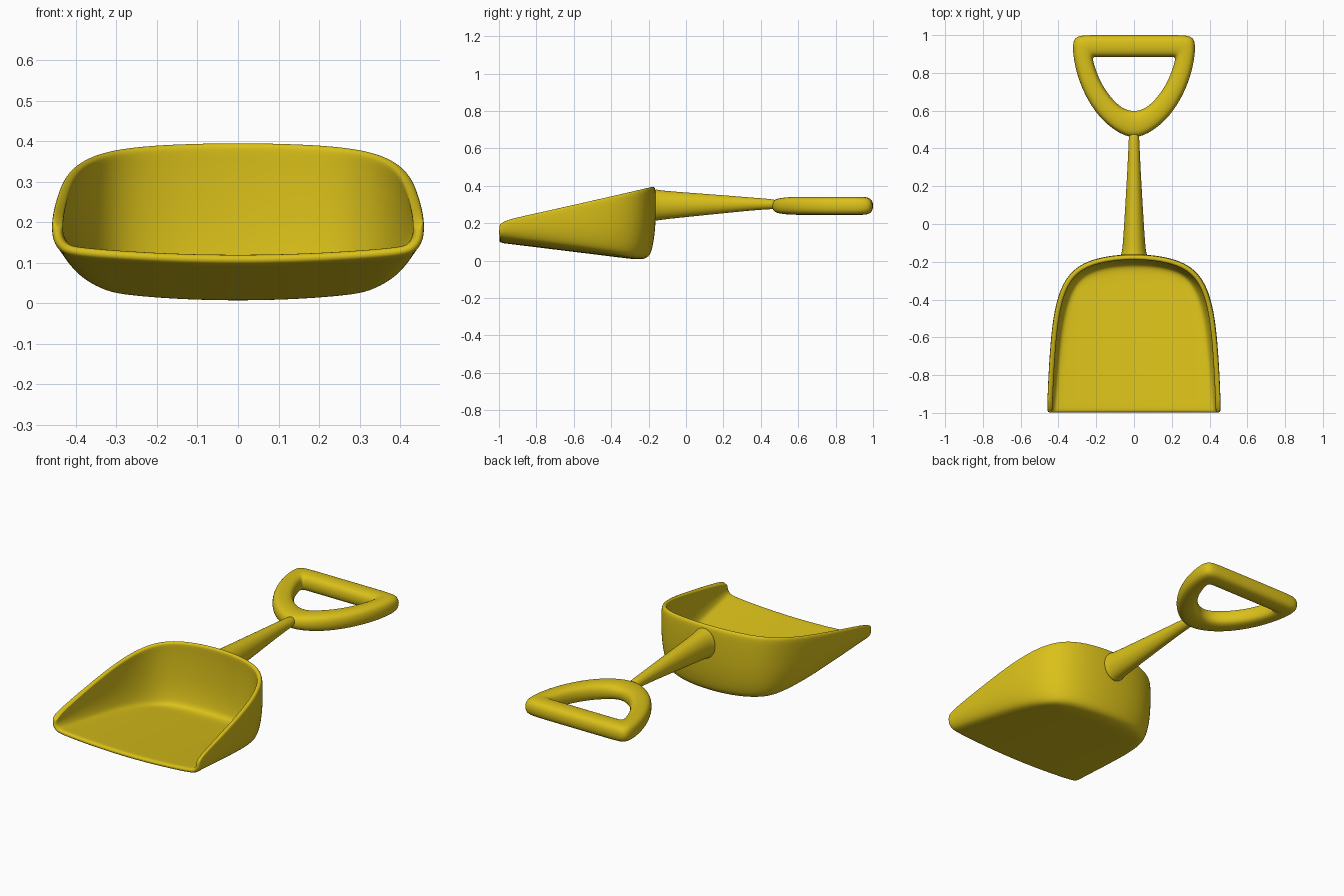
import bpy, bmesh, math
from mathutils import Vector

if "Cube" in bpy.data.objects:
    bpy.data.objects.remove(bpy.data.objects["Cube"])

yellow = bpy.data.materials.new("yellow_plastic")
yellow.diffuse_color = (0.70, 0.53, 0.01, 1)
yellow.use_nodes = True
yellow.node_tree.nodes["Principled BSDF"].inputs["Base Color"].default_value = yellow.diffuse_color


def finish(name, bm, levels=2, thickness=0):
    mesh = bpy.data.meshes.new(name)
    bm.to_mesh(mesh)
    bm.free()
    obj = bpy.data.objects.new(name, mesh)
    bpy.context.collection.objects.link(obj)
    mesh.materials.append(yellow)
    mesh.polygons.foreach_set("use_smooth", [True] * len(mesh.polygons))
    if thickness:
        wall = obj.modifiers.new("wall", 'SOLIDIFY')
        wall.thickness, wall.offset = thickness, -1
        wall.use_even_offset = True
    sub = obj.modifiers.new("smooth", 'SUBSURF')
    sub.levels = sub.render_levels = levels
    return obj


def tube(name, rings, capped):
    """Skin a list of closed rings; join last to first unless capped."""
    bm = bmesh.new()
    vs = [[bm.verts.new(p) for p in ring] for ring in rings]
    n = len(vs[0])
    for k in range(len(vs) - (1 if capped else 0)):
        a, b = vs[k], vs[(k + 1) % len(vs)]
        for j in range(n):
            bm.faces.new((a[j], a[(j + 1) % n], b[(j + 1) % n], b[j]))
    if capped:
        bm.faces.new(vs[0])
        bm.faces.new(vs[-1])
    bmesh.ops.recalc_face_normals(bm, faces=bm.faces)
    return finish(name, bm)


# Scoop: U-shaped plan outline, sides first and then the bowed back
side = [(.462, -1), (.462, -.965), (.458, -.85), (.45, -.7),
        (.436, -.53), (.41, -.39), (.36, -.275)]
back = [(.275, -.202), (.145, -.165), (0, -.155)]
half = side + back
outline = [Vector((-x, y)) for x, y in half] + [Vector(p) for p in half[-2::-1]]
count, last = len(outline), len(side) - 1


def inset(d):
    pts = []
    for k, p in enumerate(outline):
        t = outline[min(k + 1, count - 1)] - outline[max(k - 1, 0)]
        n = Vector((t.y, -t.x)).normalized()
        if k in (0, 1, count - 2, count - 1):
            n = Vector((1 if p.x < 0 else -1, 0))
        pts.append(p + n * d)
    return pts


def floor_z(x, y):
    return -.003 + .098 * (-.2 - y) / .8 + .022 * (x / .42) ** 2


def rim_z(y):
    return .391 + .178 * (y + .2) / .8 - (.018 if y < -.99 else 0)


bm = bmesh.new()
base = inset(.05)
columns = base[last:count - last]
grid = []
for i in range(last + 1):
    row = []
    for c in columns:
        s = c.x / columns[-1].x
        x = s * base[count - 1 - i].x
        y = base[i].y + (c.y - columns[0].y) * (i / last) ** 2
        row.append(bm.verts.new((x, y, floor_z(x, y))))
    grid.append(row)
for a, b in zip(grid, grid[1:]):
    for j in range(len(a) - 1):
        bm.faces.new((a[j], b[j], b[j + 1], a[j + 1]))
# Scoop walls rise from the floor boundary
lower = [r[0] for r in grid] + grid[-1][1:-1] + [r[-1] for r in reversed(grid)]
for h, d in ((.14, .022), (.45, .003), (.9, .002), (1, .008)):
    upper = []
    for p, q in zip(inset(d), base):
        z0 = floor_z(q.x, q.y)
        upper.append(bm.verts.new((p.x, p.y, z0 + h * (rim_z(p.y) - z0))))
    for k in range(count - 1):
        bm.faces.new((lower[k], upper[k], upper[k + 1], lower[k + 1]))
    lower = upper
finish("scoop", bm, 3, .027)

# Shaft: tapered oval with a small flare at the scoop
N = 12
angles = [2 * math.pi * j / N for j in range(N)]
shaft = [(-.172, .075, .088, .297), (-.155, .066, .083, .297), (-.125, .06, .077, .297),
         (.15, .043, .053, .301), (.42, .028, .028, .304), (.5, .028, .026, .3)]
tube("shaft", [[(rx * 1.04 * math.cos(a), y, z + rz * 1.04 * math.sin(a)) for a in angles]
               for y, rx, rz, z in shaft], True)

# Grip: D-shaped loop swept between outer and inner outlines
pairs = [((0, .445), (0, .592)), ((.1, .492), (.065, .61)), ((.19, .57), (.13, .675)),
         ((.262, .685), (.18, .755)), ((.305, .80), (.208, .83)), ((.325, .91), (.219, .872)),
         ((.322, .992), (.216, .886)), ((.26, 1.0), (.19, .885)), ((.1, 1.0), (.1, .885))]
full = pairs + [((-a, b), (-c, d)) for (a, b), (c, d) in pairs[:0:-1]]


def power(v):
    return math.copysign(abs(v) ** .75, v)


rings = []
for o, i in full:
    o, i = Vector(o), Vector(i)
    mid, arm = (o + i) / 2, (o - i) / 2
    rz = .04 if o.y < .46 else .0475
    ring = []
    for a in angles:
        p = mid + arm * power(math.cos(a)) * 1.04
        ring.append((p.x, p.y, .293 + rz * 1.04 * power(math.sin(a))))
    rings.append(ring)
tube("grip", rings, False)
